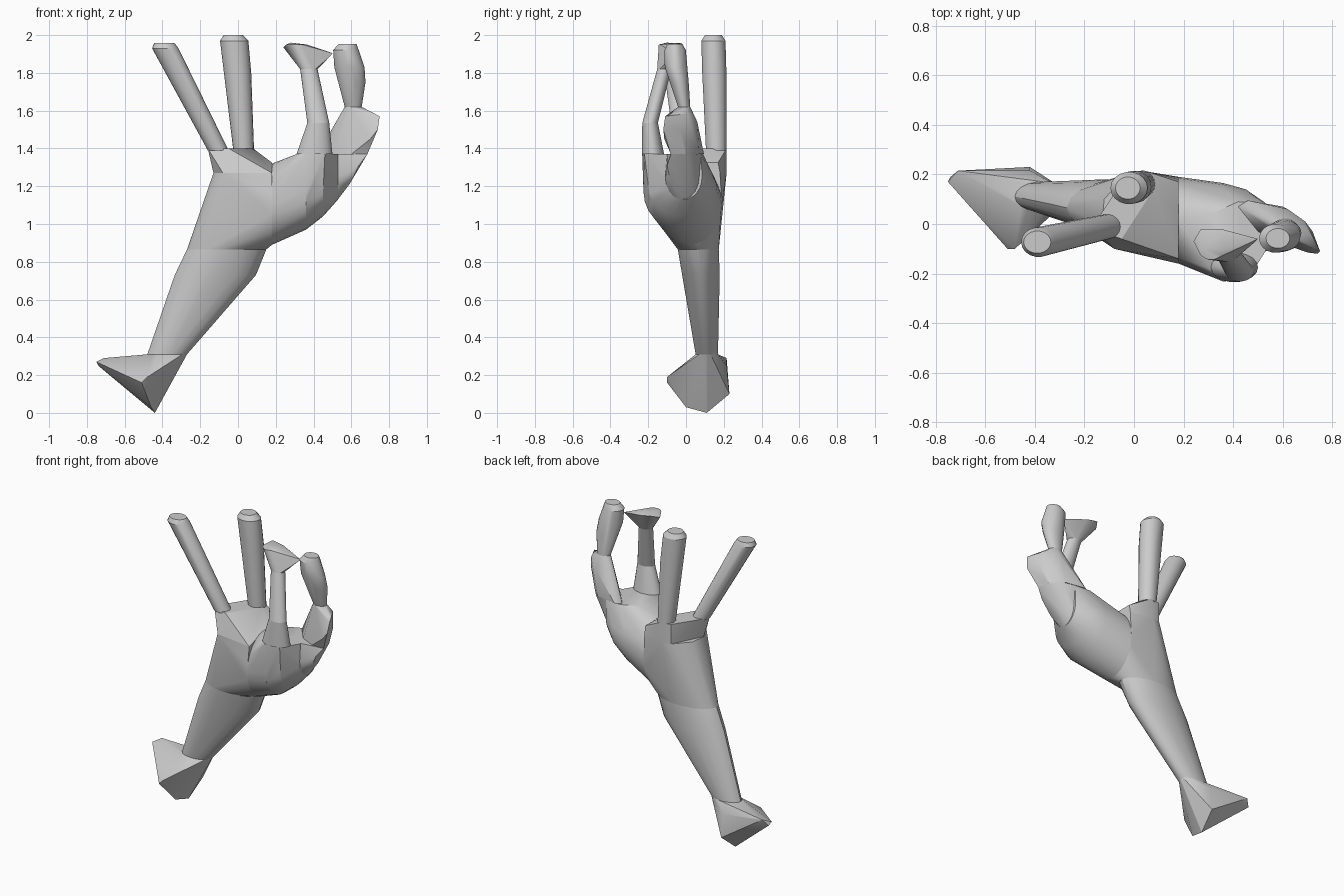
import bpy, bmesh, math


def ring(c, a, b, axis='z', n=18):
    """Ellipse of points around c, lying across the given axis."""
    pts = []
    for i in range(n):
        t = 2 * math.pi * i / n
        u, v = a * math.cos(t), b * math.sin(t)
        d = (u, v, 0) if axis == 'z' else (0, u, v)
        pts.append(tuple(p + q for p, q in zip(c, d)))
    return pts


def hull(name, *groups):
    """Convex part wrapped around groups of points."""
    bm = bmesh.new()
    for g in groups:
        for p in g:
            bm.verts.new(p)
    res = bmesh.ops.convex_hull(bm, input=bm.verts)
    inner = {e for e in res['geom_interior'] + res['geom_unused'] if isinstance(e, bmesh.types.BMVert)}
    bmesh.ops.delete(bm, geom=[v for v in inner if v.is_valid], context='VERTS')
    bmesh.ops.recalc_face_normals(bm, faces=bm.faces)
    me = bpy.data.meshes.new(name)
    bm.to_mesh(me)
    bm.free()
    ob = bpy.data.objects.new(name, me)
    bpy.context.collection.objects.link(ob)
    bpy.ops.object.select_all(action='DESELECT')
    ob.select_set(True)
    bpy.context.view_layer.objects.active = ob
    bpy.ops.object.shade_smooth_by_angle(angle=math.radians(28))
    return ob


# Faceted stump at the foot of the arm
wrist = ring((-0.375, 0.11, 0.31), 0.105, 0.06)
hull("arm_stump", wrist,
     [(-0.75, 0.17, 0.27), (-0.74, 0.19, 0.25), (-0.71, 0.215, 0.29),
      (-0.51, -0.1, 0.16), (-0.48, -0.1, 0.19), (-0.46, 0, 0.03),
      (-0.44, 0.11, 0), (-0.42, 0.23, 0.1), (-0.42, 0.215, 0.25)])

# Forearm
cuff = ring((-0.06, 0.065, 0.865), 0.21, 0.11)
hull("forearm", wrist, ring((-0.12, 0.08, 0.73), 0.215, 0.1), cuff)

# Palm halves meet at a flat plane
split = ring((0.18, 0.015, 1.105), 0.175, 0.215, 'x', 24)
hull("palm_outer", cuff, [p for p in split if p[2] < 1.27],
     [(-0.13, 0, 1.27), (-0.12, 0.1, 1.27), (-0.08, -0.1, 1.27), (0.18, -0.14, 1.27),
      (0.18, 0.18, 1.27), (0.03, 0.215, 1.27), (-0.03, 0.2, 1.27)])
hull("palm_inner", split,
     ring((0.36, -0.03, 1.17), 0.195, 0.2, 'x', 24),
     ring((0.45, -0.03, 1.20), 0.17, 0.16, 'x', 24),
     ring((0.53, -0.01, 1.25), 0.095, 0.12, 'x', 24),
     [(0.31, -0.18, 1.37), (0.36, -0.232, 1.37), (0.46, -0.22, 1.37),
      (0.53, -0.11, 1.37), (0.53, 0.08, 1.37), (0.42, 0.09, 1.37), (0.31, 0.04, 1.37)])

# Knuckle wedge under the two straight fingers
hull("knuckle_wedge",
     [(-0.13, 0, 1.27), (-0.08, -0.1, 1.27), (0.18, -0.14, 1.27), (0.18, 0.18, 1.27),
      (0.03, 0.215, 1.27), (-0.03, 0.2, 1.27), (-0.16, -0.02, 1.4), (-0.05, -0.06, 1.4),
      (-0.14, 0.03, 1.4), (-0.03, 0.2, 1.4), (0.04, 0.215, 1.4), (0.08, 0.14, 1.4),
      (0.18, 0.17, 1.325), (0.18, 0.05, 1.325)])

# Straight fingers
hull("left_finger", ring((-0.105, -0.01, 1.39), 0.055, 0.05),
     ring((-0.385, -0.073, 1.93), 0.07, 0.06), ring((-0.39, -0.073, 1.957), 0.055, 0.045))
hull("upright_finger", ring((0.03, 0.16, 1.39), 0.055, 0.055),
     ring((0.005, 0.15, 1.8), 0.065, 0.065),
     ring((-0.02, 0.145, 1.97), 0.075, 0.065), ring((-0.025, 0.145, 2.0), 0.05, 0.045))

# Bent index finger
joint = ring((0.425, -0.19, 1.535), 0.058, 0.042)
neck = ring((0.375, -0.115, 1.82), 0.046, 0.038)
hull("index_base", ring((0.405, -0.175, 1.37), 0.095, 0.06), joint)
hull("index_middle", joint, neck)
hull("index_tip", neck, ring((0.31, -0.085, 1.95), 0.055, 0.06),
     [(0.24, -0.07, 1.935), (0.27, -0.02, 1.955), (0.35, -0.02, 1.94),
      (0.28, -0.1, 1.96), (0.5, -0.06, 1.905), (0.49, -0.07, 1.89)])

# Bent thumb
thumb_joint = ring((0.61, -0.01, 1.62), 0.045, 0.033)
hull("thumb_root", ring((0.53, -0.02, 1.25), 0.09, 0.12, 'x'),
     [(0.53, 0.08, 1.37), (0.53, -0.1, 1.37), (0.62, 0.06, 1.37), (0.67, 0, 1.37),
      (0.685, -0.08, 1.37), (0.64, -0.1, 1.31), (0.59, -0.08, 1.21), (0.59, 0, 1.22)])
hull("thumb_knuckle", thumb_joint,
     [(0.42, 0.07, 1.37), (0.46, 0.095, 1.37), (0.6, 0.07, 1.37), (0.67, 0, 1.37),
      (0.685, -0.08, 1.37), (0.6, -0.08, 1.37), (0.5, -0.03, 1.37),
      (0.75, -0.11, 1.57), (0.74, -0.12, 1.5), (0.7, -0.115, 1.45),
      (0.72, -0.03, 1.5), (0.69, 0.01, 1.585), (0.62, 0.06, 1.54)])
hull("thumb_tip", thumb_joint, ring((0.605, -0.035, 1.75), 0.07, 0.05),
     ring((0.59, -0.055, 1.83), 0.08, 0.058),
     ring((0.57, -0.058, 1.92), 0.066, 0.058), ring((0.58, -0.058, 1.953), 0.048, 0.04))
